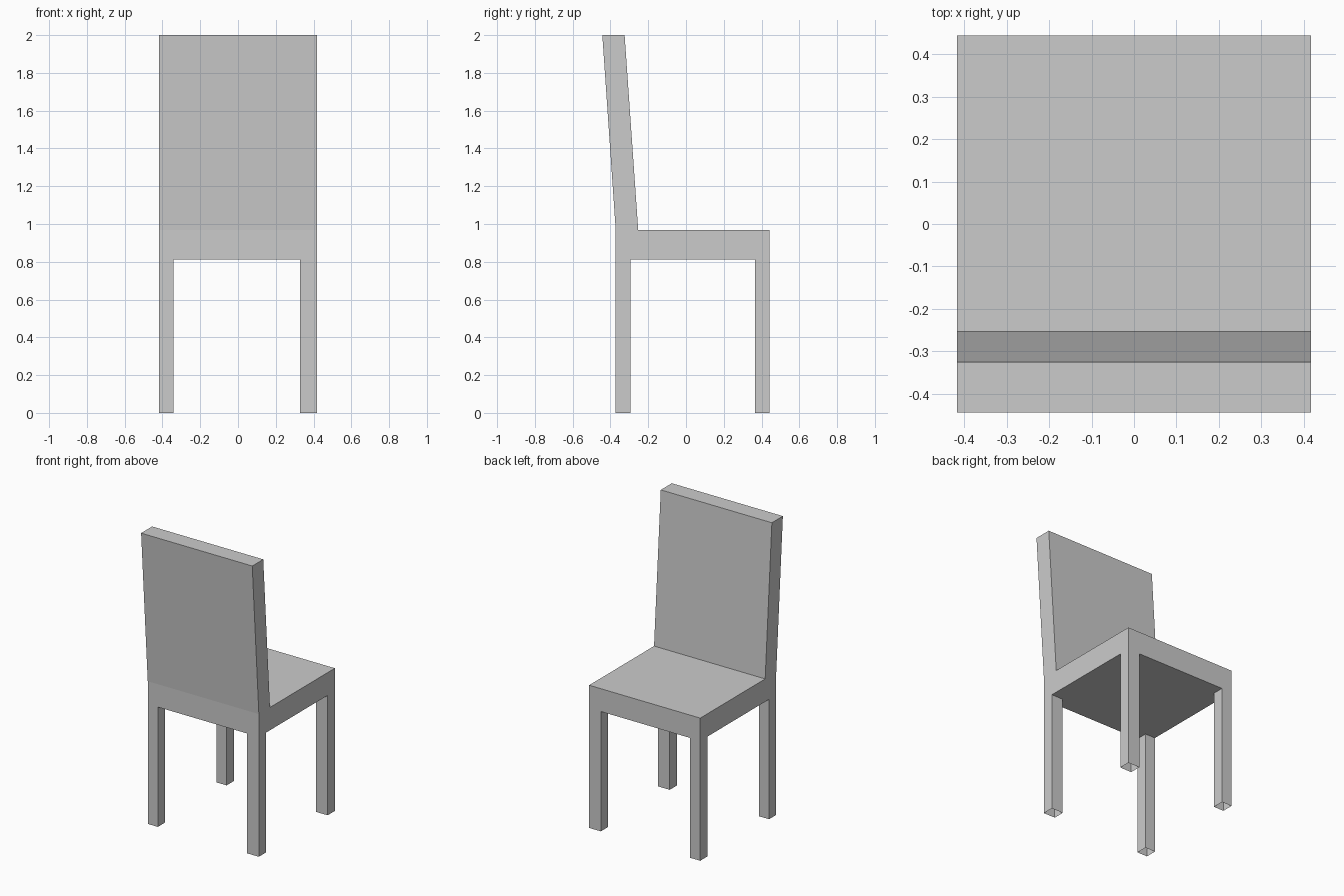
import bpy, bmesh

if "Cube" in bpy.data.objects:
    bpy.data.objects.remove(bpy.data.objects["Cube"])

# One flat grey for the whole chair
grey = bpy.data.materials.new("light_grey")
grey.diffuse_color = (0.6, 0.6, 0.6, 1)
grey.use_nodes = True
grey.node_tree.nodes["Principled BSDF"].inputs["Base Color"].default_value = grey.diffuse_color

# Main dimensions
X = (-0.417, -0.341, 0.329, 0.417)      # outer and inner leg sides
Y = (-0.372, -0.295, 0.365, 0.443)
BACK_Y = -0.253                         # where the backrest meets the seat
SEAT_LOW, SEAT_TOP, TOP = 0.813, 0.968, 2.0


def make_object(name, bm):
    bmesh.ops.remove_doubles(bm, verts=bm.verts, dist=1e-5)
    mesh = bpy.data.meshes.new(name)
    bm.to_mesh(mesh)
    bm.free()
    mesh.materials.append(grey)
    obj = bpy.data.objects.new(name, mesh)
    bpy.context.collection.objects.link(obj)
    return obj


def quad(bm, *points):
    return bm.faces.new([bm.verts.new(p) for p in points])


# Seat and leaning backrest: one side profile swept across the width
profile = [(Y[0], SEAT_LOW), (Y[3], SEAT_LOW), (Y[3], SEAT_TOP),
           (BACK_Y, SEAT_TOP), (-0.325, TOP), (-0.443, TOP), (Y[0], SEAT_TOP)]
bm = bmesh.new()
sides = []
for x in (X[0], X[3]):
    sides.append([bm.verts.new((x, y, z)) for y, z in profile])
left, right = sides
bm.faces.new(left[::-1])
bm.faces.new(right)
for i in range(1, len(profile)):        # the underside is added below
    j = (i + 1) % len(profile)
    bm.faces.new((left[i], left[j], right[j], right[i]))

# Underside: a cross-shaped panel that leaves the leg corners open
for i in range(3):
    for j in range(3):
        if i == 1 or j == 1:
            quad(bm, (X[i], Y[j], SEAT_LOW), (X[i], Y[j + 1], SEAT_LOW),
                 (X[i + 1], Y[j + 1], SEAT_LOW), (X[i + 1], Y[j], SEAT_LOW))
make_object("seat_and_backrest", bm)

# Four hollow square legs, open at the foot
for side, i in (("left", 0), ("right", 2)):
    for end, j in (("back", 0), ("front", 2)):
        ring = [(X[i], Y[j]), (X[i + 1], Y[j]),
                (X[i + 1], Y[j + 1]), (X[i], Y[j + 1])]
        bm = bmesh.new()
        for k in range(4):
            a, b = ring[k], ring[(k + 1) % 4]
            quad(bm, (*a, 0), (*b, 0), (*b, SEAT_LOW), (*a, SEAT_LOW))
        make_object(f"{end}_{side}_leg", bm)
